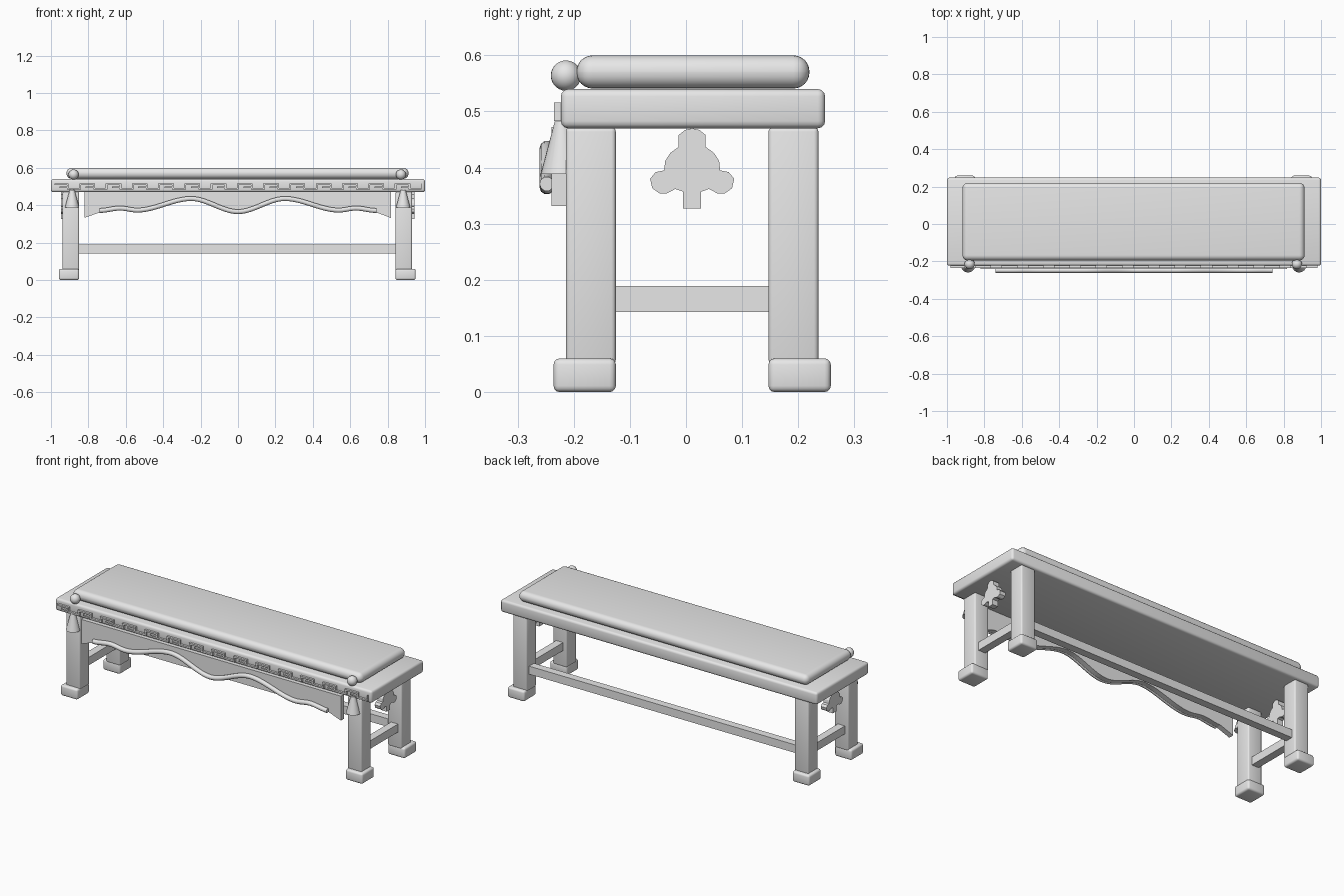
import bpy, bmesh, math
from mathutils import Matrix, Vector

cube = bpy.data.objects.get("Cube")
if cube:
    bpy.data.objects.remove(cube)

grey = bpy.data.materials.new("light_grey")
grey.use_nodes = True
grey.diffuse_color = (0.8, 0.8, 0.8, 1)
grey.node_tree.nodes["Principled BSDF"].inputs["Base Color"].default_value = (0.8, 0.8, 0.8, 1)


def finish(name, data):
    data.materials.append(grey)
    ob = bpy.data.objects.new(name, data)
    bpy.context.collection.objects.link(ob)
    return ob


def from_bmesh(name, bm, smooth=False):
    bmesh.ops.recalc_face_normals(bm, faces=bm.faces)
    me = bpy.data.meshes.new(name)
    bm.to_mesh(me)
    bm.free()
    ob = finish(name, me)
    if smooth:
        bpy.ops.object.select_all(action='DESELECT')
        ob.select_set(True)
        bpy.context.view_layer.objects.active = ob
        bpy.ops.object.shade_smooth_by_angle(angle=math.radians(40))
    return ob


def add_box(bm, lo, hi):
    lo, hi = Vector(lo), Vector(hi)
    bmesh.ops.create_cube(bm, size=1, matrix=Matrix.Translation((lo + hi) / 2)
                          @ Matrix.Diagonal((*(hi - lo), 1)))


def box(name, lo, hi, bevel=0, segments=3):
    bm = bmesh.new()
    add_box(bm, lo, hi)
    if bevel:
        bmesh.ops.bevel(bm, geom=bm.edges[:], offset=bevel, segments=segments,
                        profile=0.5, affect='EDGES')
    return from_bmesh(name, bm, smooth=bevel > 0)


def slab(name, outline, depth):
    """Extrude a closed outline of 3D points along a vector."""
    bm = bmesh.new()
    face = bm.faces.new([bm.verts.new(p) for p in outline])
    ext = bmesh.ops.extrude_face_region(bm, geom=[face])
    verts = [v for v in ext["geom"] if isinstance(v, bmesh.types.BMVert)]
    bmesh.ops.translate(bm, verts=verts, vec=depth)
    return from_bmesh(name, bm)


# Seat and cushion
box("seat", (-1, -0.223, 0.47), (1, 0.248, 0.54), 0.013)
box("cushion", (-0.917, -0.195, 0.541), (0.912, 0.22, 0.6), 0.0285, 6)

# Legs, feet, side rails, hanging ornaments, knobs and tassels
CLOVER = [(0, .47), (.013, .467), (.024, .458), (.024, .437), (.039, .426), (.048, .412),
          (.05, .395), (.065, .392), (.075, .38), (.071, .363), (.058, .354),
          (.045, .354), (.03, .362), (.016, .357), (.016, .327)]
for side, s in (("left", 1), ("right", -1)):
    cx = 0.89 * s - 0.004
    for end, e in (("front", -1), ("back", 1)):
        inner, leg, foot = (0.011 + e * d for d in (0.136, 0.225, 0.247))
        y0, y1 = sorted((inner, leg))
        box(f"{side}_{end}_leg", (cx - 0.044, y0, 0.05), (cx + 0.044, y1, 0.472), 0.008)
        y0, y1 = sorted((inner, foot))
        x0, x1 = sorted((cx - 0.044 * s, cx + 0.064 * s))
        box(f"{side}_{end}_foot", (x0, y0, 0), (x1, y1, 0.06), 0.011)
    box(f"{side}_rail", (cx - 0.022, -0.13, 0.143), (cx + 0.022, 0.15, 0.189))

    ox = 0.945 * s - 0.002
    half = [(ox, 0.011 + y, z) for y, z in CLOVER]
    other = [(ox, 0.011 - y, z) for y, z in CLOVER[:0:-1]]
    slab(f"{side}_clover_ornament", half + other, (-0.035 * s, 0, 0))

    bm = bmesh.new()
    bmesh.ops.create_uvsphere(bm, u_segments=24, v_segments=14, radius=0.027,
                              matrix=Matrix.Translation((0.875 * s - 0.004, -0.214, 0.564)))
    from_bmesh(f"{side}_knob", bm, True)

    bm = bmesh.new()
    bmesh.ops.create_cone(bm, cap_ends=True, segments=24, radius1=0.038, radius2=0.013,
                          depth=0.093, matrix=Matrix.Translation((0.885 * s - 0.002, -0.221, 0.4355)))
    from_bmesh(f"{side}_tassel", bm, True)

box("back_rail", (-0.86, 0.169, 0.143), (0.85, 0.213, 0.189))

# Wavy lower edge shared by the apron and its moulding
KEYS = [(0, .365), (.25, .435), (.54, .373), (.63, .384), (.74, .371)]


def wave(x):
    x = abs(x)
    for (xa, za), (xb, zb) in zip(KEYS, KEYS[1:]):
        if x <= xb:
            t = (x - xa) / (xb - xa)
            return za + (zb - za) * t * t * (3 - 2 * t)
    return KEYS[-1][1]


xs = [-0.74 + 1.48 * i / 80 for i in range(81)]
edge = [(x, -0.24, wave(x) - 0.01) for x in xs]
slab("apron", [(-0.822, -0.24, 0.472), (-0.822, -0.24, 0.332)] + edge
     + [(0.818, -0.24, 0.332), (0.818, -0.24, 0.472)], (0, 0.03, 0))

curve = bpy.data.curves.new("apron_moulding", 'CURVE')
curve.dimensions = '3D'
curve.bevel_depth = 0.013
curve.bevel_resolution = 3
curve.use_fill_caps = True
spline = curve.splines.new('POLY')
spline.points.add(len(xs) - 1)
for p, x in zip(spline.points, xs):
    p.co = (x, -0.248, wave(x), 1)
    p.radius = 1
finish("apron_moulding", curve)

# Stepped key pattern along the seat front
bm = bmesh.new()
PITCH = 0.1405
UNIT = [(0, .075, .507, .516), (.066, .075, .489, .507), (.066, .1405, .483, .492),
        (.1315, .1405, .492, .516), (.025, .066, .492, .499)]
for i in range(14):
    start = -0.98 + i * PITCH
    for xa, xb, za, zb in UNIT:
        add_box(bm, (start + xa, -0.235, za), (min(start + xb, 0.98), -0.22, zb))
from_bmesh("key_pattern_trim", bm)
